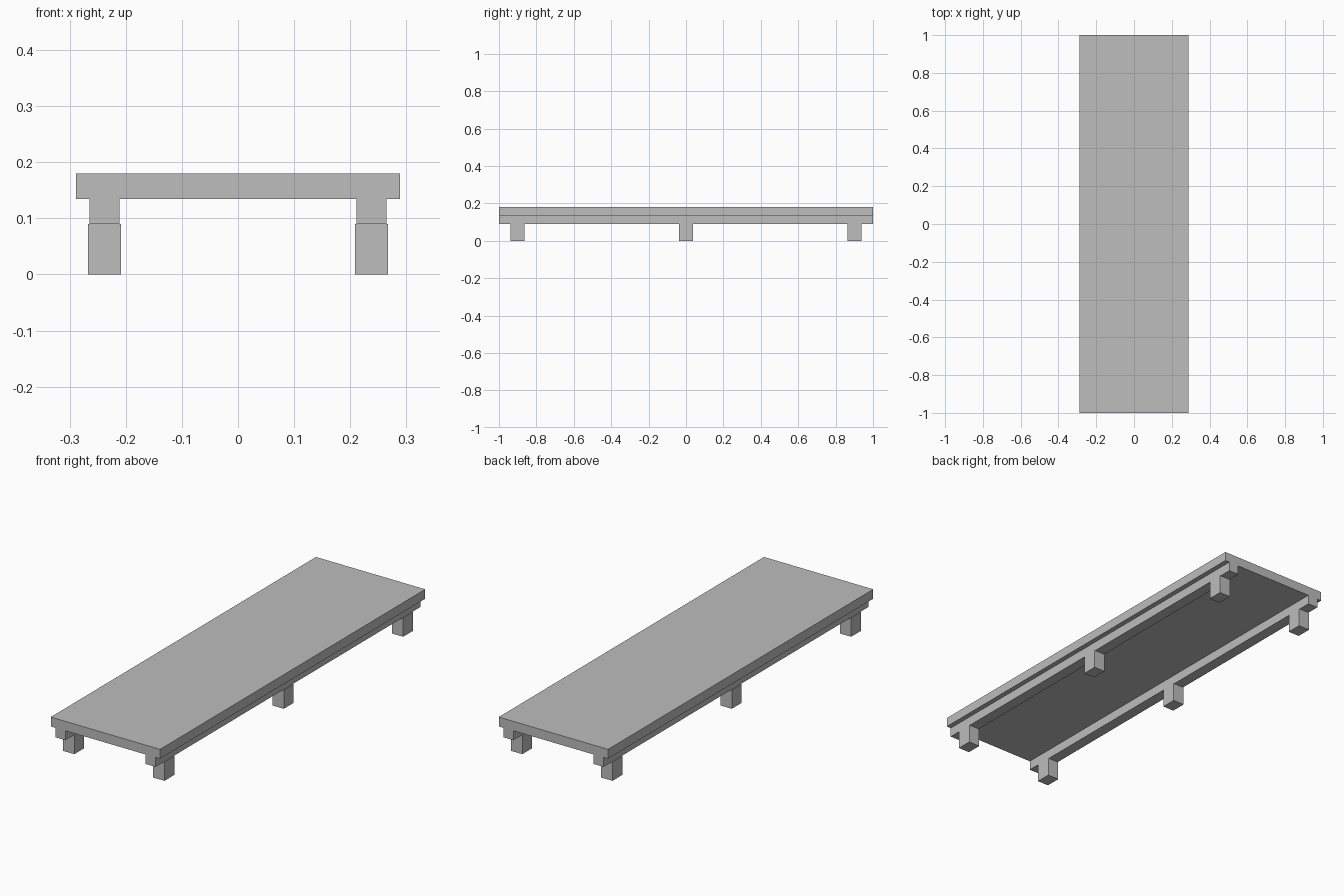
import bpy

cube = bpy.data.objects.get("Cube")
if cube:
    bpy.data.objects.remove(cube, do_unlink=True)

# Single flat grey
GREY = (0.51, 0.51, 0.51, 1.0)
grey = bpy.data.materials.new("plain grey")
grey.use_nodes = True
grey.diffuse_color = GREY
grey.node_tree.nodes["Principled BSDF"].inputs["Base Color"].default_value = GREY

DECK_TOP, DECK_BOTTOM, BEAM_BOTTOM = 0.18, 0.135, 0.09
RAIL_X = 0.238
LEG_SPACING = 0.9


def box(name, centre, size):
    bpy.ops.mesh.primitive_cube_add(size=1, location=centre)
    ob = bpy.context.object
    ob.name = name
    ob.scale = size
    bpy.ops.object.transform_apply(location=False, rotation=False, scale=True)
    ob.data.materials.append(grey)
    return ob


# Flat deck slab
box("deck", (0, 0, (DECK_TOP + DECK_BOTTOM) / 2),
    (0.577, 2, DECK_TOP - DECK_BOTTOM))

# Lengthwise beams, each on three short legs
for side, sign in (("left", 1), ("right", -1)):
    x = sign * RAIL_X
    box(side + "_beam", (x, 0, (DECK_BOTTOM + BEAM_BOTTOM) / 2),
        (0.0535, 2, DECK_BOTTOM - BEAM_BOTTOM))
    for place, step in (("front", -1), ("middle", 0), ("back", 1)):
        box(f"{place}_{side}_leg", (x, step * LEG_SPACING, BEAM_BOTTOM / 2),
            (0.0595, 0.074, BEAM_BOTTOM))
